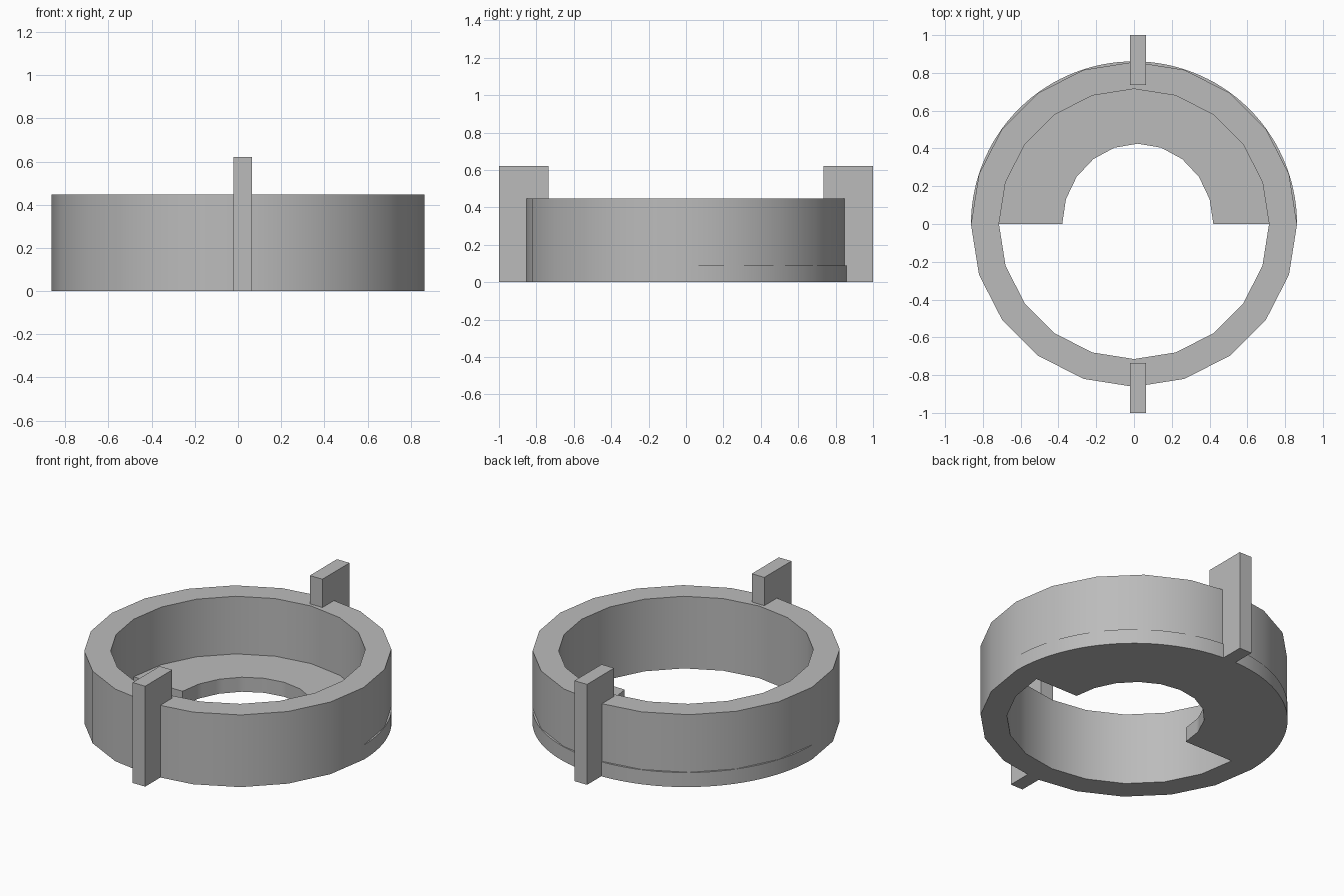
import bpy, bmesh
from math import sin, cos, pi, radians

cube = bpy.data.objects.get("Cube")
if cube:
    bpy.data.objects.remove(cube, do_unlink=True)

grey = bpy.data.materials.new("plain grey")
grey.use_nodes = True
colour = (0.5, 0.5, 0.5, 1)
grey.diffuse_color = colour
grey.node_tree.nodes["Principled BSDF"].inputs["Base Color"].default_value = colour


def arc(rx, ry, cx, cy, steps, sweep):
    """Points along an elliptical arc that starts on +x."""
    return [(cx + rx * cos(sweep * i / steps), cy + ry * sin(sweep * i / steps))
            for i in range(steps + 1)]


def band(name, outer, inner, height, closed):
    """Solid wall between two matching outlines, standing on the floor."""
    bm = bmesh.new()
    rows = [[bm.verts.new((x, y, z)) for x, y in line]
            for line, z in ((outer, 0), (outer, height), (inner, height), (inner, 0))]
    n = len(outer)
    for i in range(n if closed else n - 1):
        j = (i + 1) % n
        for k in range(4):
            a, b = rows[k], rows[(k + 1) % 4]
            bm.faces.new((a[i], a[j], b[j], b[i]))
    if not closed:
        bm.faces.new([row[0] for row in rows])
        bm.faces.new([row[-1] for row in rows])
    return finish(name, bm)


def block(name, x0, x1, y0, y1, height):
    bm = bmesh.new()
    bmesh.ops.create_cube(bm, size=1)
    for v in bm.verts:
        v.co = (x1 if v.co.x > 0 else x0, y1 if v.co.y > 0 else y0,
                height if v.co.z > 0 else 0)
    return finish(name, bm)


def finish(name, bm):
    bmesh.ops.recalc_face_normals(bm, faces=bm.faces)
    mesh = bpy.data.meshes.new(name)
    bm.to_mesh(mesh)
    bm.free()
    mesh.materials.append(grey)
    obj = bpy.data.objects.new(name, mesh)
    bpy.context.collection.objects.link(obj)
    return obj


def smooth(obj):
    bpy.ops.object.select_all(action='DESELECT')
    obj.select_set(True)
    bpy.context.view_layer.objects.active = obj
    bpy.ops.object.shade_smooth_by_angle(angle=radians(30))


# Twenty-sided ring wall
SIDES = 20
outer = arc(0.863, 0.86, 0, -0.002, SIDES, 2 * pi)[:-1]
inner = arc(0.715, 0.715, 0, 0, SIDES, 2 * pi)[:-1]
smooth(band("ring_wall", outer, inner, 0.447, True))

# Half floor with a rounder rim and a coarse, slightly offset opening
rim = arc(0.863, 0.861, 0, 0, 60, pi)
hole = arc(0.40, 0.425, 0.02, 0, 10, pi)
opening = []
for i in range(61):
    k, t = divmod(i, 6)
    a, b = hole[k], hole[min(k + 1, 10)]
    opening.append(tuple(p + (q - p) * t / 6 for p, q in zip(a, b)))
smooth(band("half_floor", rim, opening, 0.09, False))

# Upright tabs at the front and back
for name, y0, y1 in (("front_tab", -1, -0.735), ("back_tab", 0.735, 1)):
    block(name, -0.022, 0.064, y0, y1, 0.622)
